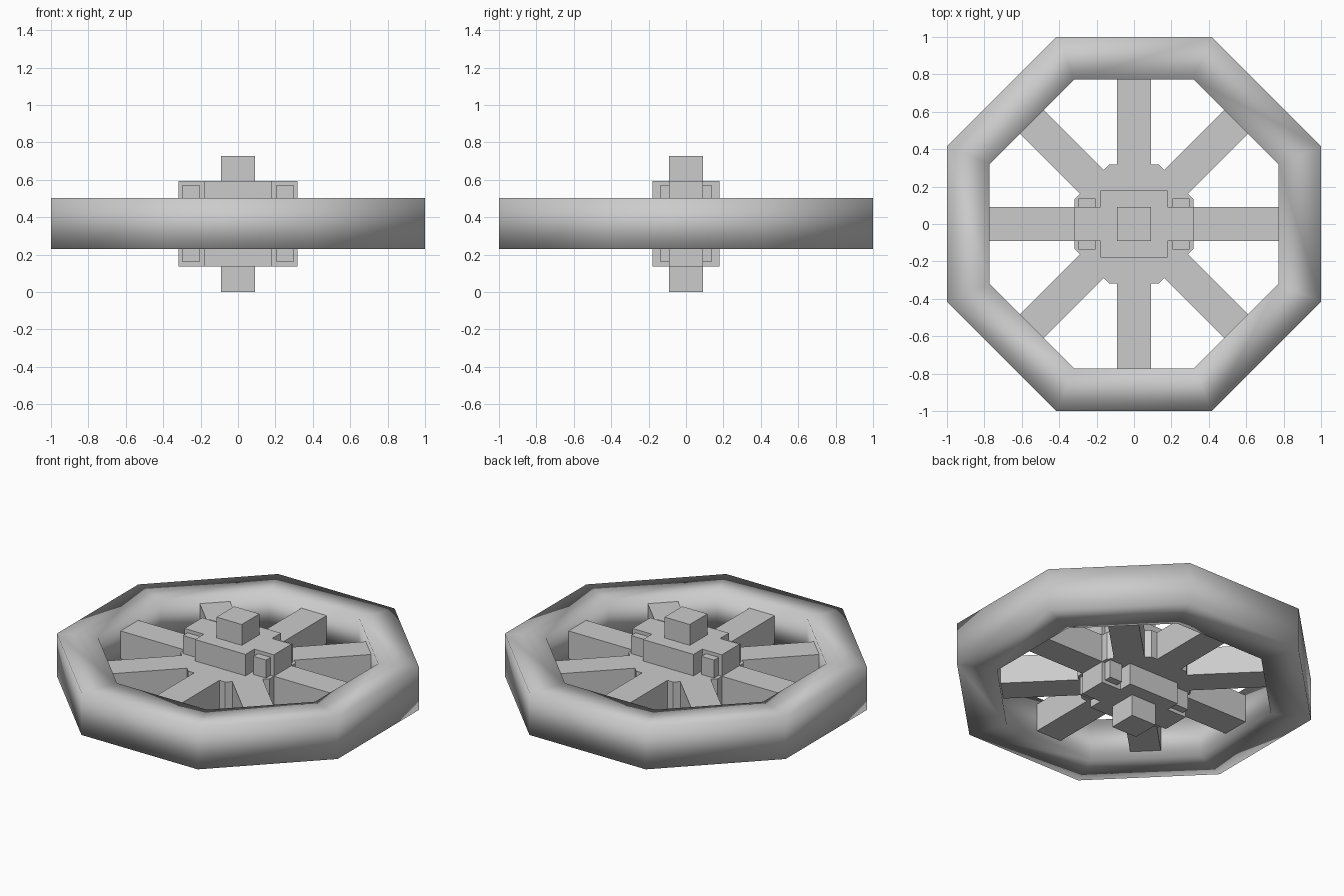
import bpy, bmesh
from math import tan, pi
from mathutils import Matrix, Vector

if "Cube" in bpy.data.objects:
    bpy.data.objects.remove(bpy.data.objects["Cube"])

MID = 0.366  # height of the wheel's middle plane


def prism(name, outline, z0, z1):
    """Extrude a counter-clockwise outline between two heights."""
    bm = bmesh.new()
    face = bm.faces.new([bm.verts.new((x, y, z0)) for x, y in outline])
    ext = bmesh.ops.extrude_face_region(bm, geom=[face], use_keep_orig=True)
    top = [v for v in ext["geom"] if isinstance(v, bmesh.types.BMVert)]
    bmesh.ops.translate(bm, vec=(0, 0, z1 - z0), verts=top)
    bmesh.ops.recalc_face_normals(bm, faces=bm.faces[:])
    return finish(name, bm)


def finish(name, bm):
    mesh = bpy.data.meshes.new(name)
    bm.to_mesh(mesh)
    bm.free()
    obj = bpy.data.objects.new(name, mesh)
    bpy.context.collection.objects.link(obj)
    return obj


def spin(points, count):
    """Repeat a run of 2D points around the centre."""
    out = []
    for i in range(count):
        rot = Matrix.Rotation(2 * pi * i / count, 2)
        out += [tuple(rot @ Vector(p)) for p in points]
    return out


def rect(x0, x1, y0, y1):
    return [(x0, y0), (x1, y0), (x1, y1), (x0, y1)]


T = tan(pi / 8)

# Octagonal rim, smooth shaded all over
bm = bmesh.new()
section = [(1.0, 0.23), (1.0, 0.502), (0.773, 0.502), (0.773, 0.23)]
loops = [[bm.verts.new((x, y, z)) for x, y in spin([(r, r * T)], 8)]
         for r, z in section]
for k in range(4):
    a, b = loops[k], loops[(k + 1) % 4]
    for i in range(8):
        j = (i + 1) % 8
        bm.faces.new((a[i], a[j], b[j], b[i]))
bmesh.ops.recalc_face_normals(bm, faces=bm.faces[:])
for f in bm.faces:
    f.smooth = True
finish("rim", bm)

# Octagonal hub with eight square spokes
W, R = 0.09, 0.318
spokes = spin([(0.773, -W), (0.773, W), (R, W), (R, R * T), ], 8)
# each sector re-enters at the next spoke's base
outline = []
for i in range(8):
    rot = Matrix.Rotation(pi / 4 * i, 2)
    outline += [tuple(rot @ Vector(p)) for p in
                [(R, -W), (0.773, -W), (0.773, W), (R, W), (R, R * T)]]
prism("hub_spokes", outline, MID - W, MID + W)

# Cross-shaped hub block
c, e = 0.18, 0.318
prism("hub_block", [(-c, -c), (c, -c), (c, -W), (e, -W), (e, W), (c, W),
                    (c, c), (-c, c), (-c, W), (-e, W), (-e, -W), (-c, -W)],
      MID - 0.228, MID + 0.228)

# Lugs on the sides of the block's arms
for sx in (-1, 1):
    x0, x1 = sorted((sx * 0.206, sx * 0.296))
    prism("hub_lug", rect(x0, x1, -0.137, 0.137), MID - 0.206, MID + 0.206)

# Square axle
prism("axle", rect(-W, W, -W, W), 0, 2 * MID - 0.004)
